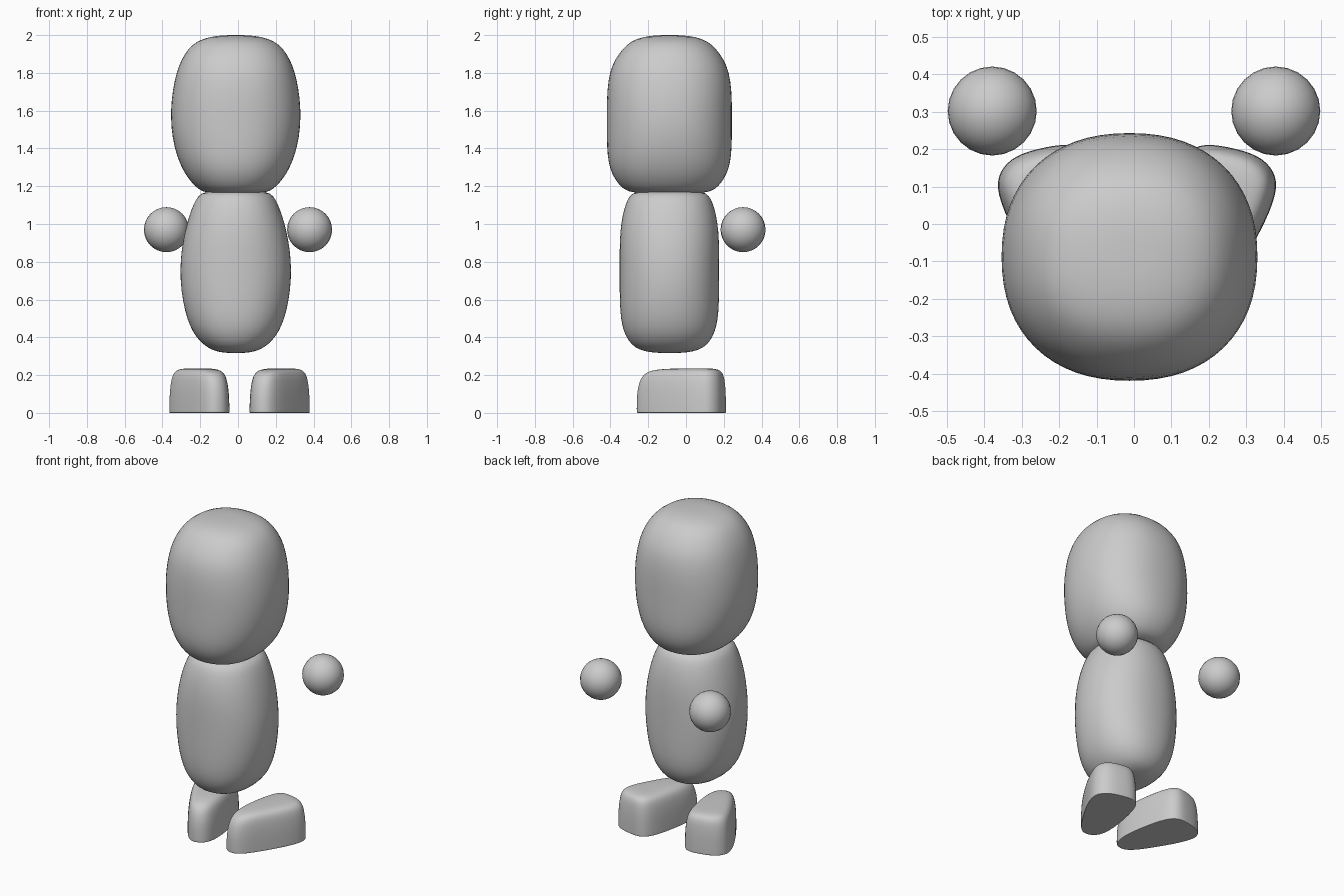
import bpy, bmesh, math


def loft(name, outline, rings, anchor, subdiv=2):
    """Skin scaled copies of an outline; rings are (z, scale_x, scale_y)."""
    bm = bmesh.new()
    loops = []
    for z, sx, sy in rings:
        loops.append([bm.verts.new((anchor[0] + (x - anchor[0]) * sx,
                                    anchor[1] + (y - anchor[1]) * sy, z))
                      for x, y in outline])
    n = len(outline)
    for a, b in zip(loops, loops[1:]):
        for i in range(n):
            j = (i + 1) % n
            bm.faces.new((a[i], a[j], b[j], b[i]))
    bm.faces.new(loops[0][::-1])
    bm.faces.new(loops[-1])
    bmesh.ops.recalc_face_normals(bm, faces=bm.faces[:])
    mesh = bpy.data.meshes.new(name)
    bm.to_mesh(mesh)
    bm.free()
    obj = bpy.data.objects.new(name, mesh)
    bpy.context.collection.objects.link(obj)
    if subdiv:
        mod = obj.modifiers.new("smooth", 'SUBSURF')
        mod.levels = mod.render_levels = subdiv
    mesh.shade_smooth()
    return obj


def squircle(cx, cy, power, n=32):
    """Unit rounded-square outline."""
    pts = []
    for i in range(n):
        t = 2 * math.pi * i / n
        c, s = math.cos(t), math.sin(t)
        pts.append((cx + math.copysign(abs(c) ** (2 / power), c),
                    cy + math.copysign(abs(s) ** (2 / power), s)))
    return pts


CENTRE = (-0.012, -0.088)

# Head: bulging from the front, boxier from the side
head = [(1.163, 0.05, 0.06), (1.163, 0.12, 0.15), (1.17, 0.178, 0.222),
        (1.20, 0.217, 0.262), (1.243, 0.254, 0.293), (1.29, 0.283, 0.315),
        (1.36, 0.314, 0.330), (1.46, 0.338, 0.333), (1.56, 0.346, 0.333),
        (1.66, 0.342, 0.333), (1.76, 0.326, 0.326), (1.84, 0.303, 0.306),
        (1.90, 0.272, 0.270), (1.95, 0.233, 0.228), (1.982, 0.175, 0.175),
        (1.997, 0.10, 0.10), (2.0, 0.04, 0.04)]
loft("head", squircle(*CENTRE, 2.25), head, CENTRE, 1)

# Torso
torso = [(0.317, 0.03, 0.04), (0.32, 0.08, 0.10), (0.333, 0.125, 0.158),
         (0.36, 0.172, 0.202), (0.41, 0.217, 0.234), (0.46, 0.243, 0.251),
         (0.53, 0.269, 0.262), (0.65, 0.291, 0.265), (0.76, 0.296, 0.265),
         (0.86, 0.289, 0.265), (0.96, 0.271, 0.262), (1.05, 0.246, 0.249),
         (1.11, 0.222, 0.231), (1.15, 0.20, 0.212), (1.172, 0.165, 0.18),
         (1.178, 0.08, 0.10)]
loft("torso", squircle(*CENTRE, 2.2), torso, CENTRE, 1)

# Feet: wide heels, narrow toes turned inward
foot = [(0.10, -0.255), (0.155, -0.268), (0.21, -0.225), (0.27, -0.135),
        (0.34, -0.02), (0.385, 0.085), (0.378, 0.14), (0.335, 0.185),
        (0.25, 0.207), (0.17, 0.218), (0.117, 0.17), (0.08, 0.03),
        (0.057, -0.12), (0.065, -0.215)]
foot_rings = [(0.0, 0.5, 0.5), (0.0, 0.97, 0.97), (0.0, 1.0, 1.0),
              (0.012, 1.0, 1.0), (0.09, 0.99, 1.0), (0.155, 0.95, 0.97),
              (0.207, 0.87, 0.90), (0.229, 0.70, 0.74), (0.235, 0.45, 0.45),
              (0.236, 0.15, 0.15)]
for side, label in ((1, "right"), (-1, "left")):
    outline = [(0.008 + side * (x - 0.008), y) for x, y in foot]
    loft(label + "_foot", outline, foot_rings,
         (0.008 + side * 0.23, 0.08))

# Floating hands
for side, label in ((1, "right"), (-1, "left")):
    bpy.ops.mesh.primitive_uv_sphere_add(segments=24, ring_count=16, radius=0.119,
                                         location=(side * 0.379, 0.302, 0.97))
    hand = bpy.context.object
    hand.name = label + "_hand"
    bpy.ops.object.shade_smooth()
